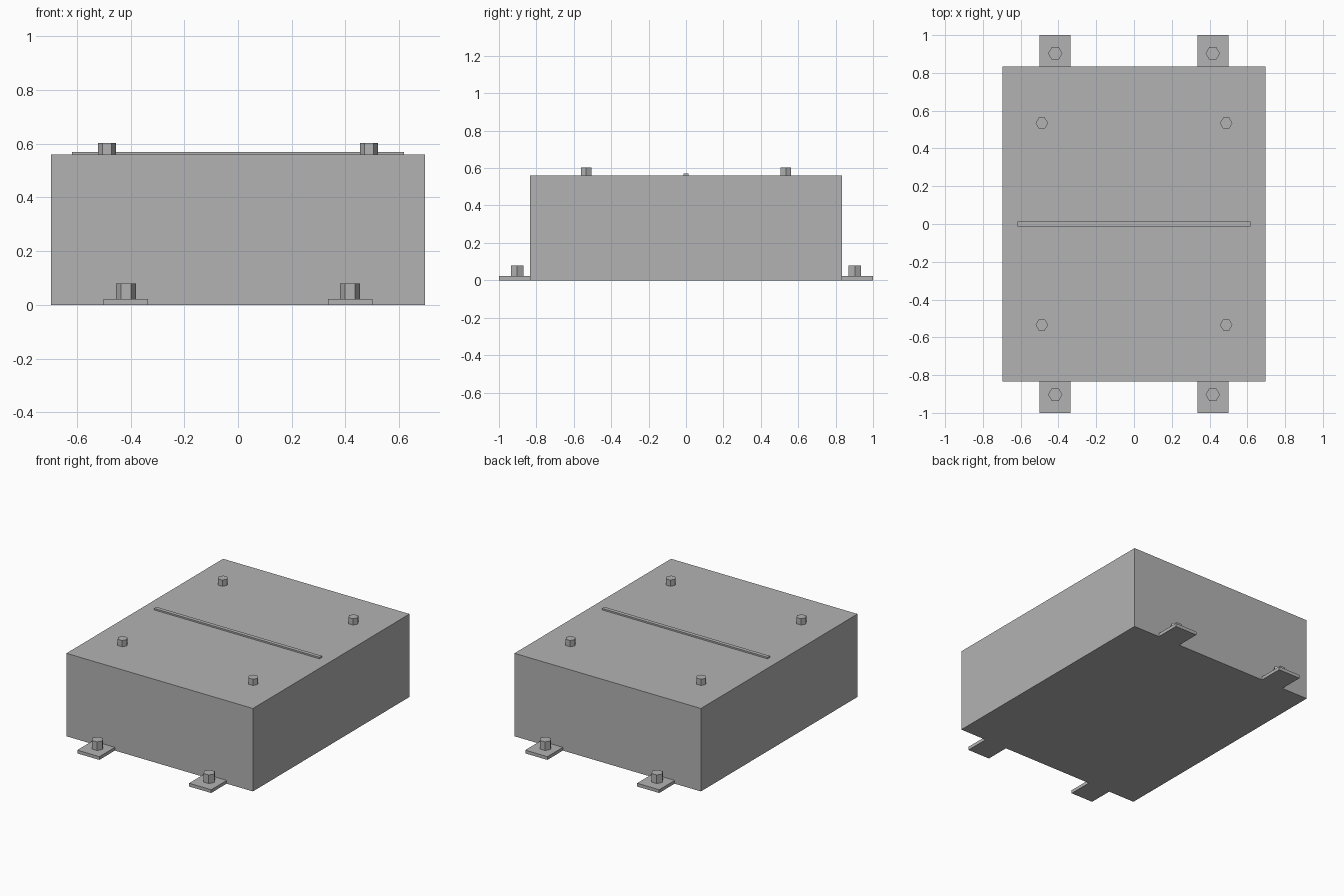
import bpy
import bmesh
import math
from mathutils import Matrix

if "Cube" in bpy.data.objects:
    bpy.data.objects.remove(bpy.data.objects["Cube"], do_unlink=True)

GREY = (0.45, 0.45, 0.45, 1)
metal = bpy.data.materials.new("plain_grey")
metal.use_nodes = True
metal.diffuse_color = GREY
metal.node_tree.nodes["Principled BSDF"].inputs["Base Color"].default_value = GREY


def finish(name, bm):
    mesh = bpy.data.meshes.new(name)
    bm.to_mesh(mesh)
    bm.free()
    mesh.materials.append(metal)
    obj = bpy.data.objects.new(name, mesh)
    bpy.context.collection.objects.link(obj)
    return obj


def box(name, x, y, z):
    """Box from (low, high) ranges on each axis."""
    bm = bmesh.new()
    size = [b - a for a, b in (x, y, z)]
    centre = [(a + b) / 2 for a, b in (x, y, z)]
    bmesh.ops.create_cube(bm, size=1, matrix=Matrix.Translation(centre) @ Matrix.Diagonal((*size, 1)))
    return finish(name, bm)


def hex_bolt(name, x, y, radius, bottom, top):
    """Six-sided bolt head with corners pointing along x."""
    bm = bmesh.new()
    ring = [bm.verts.new((x + radius * math.cos(i * math.pi / 3),
                          y + radius * math.sin(i * math.pi / 3), bottom)) for i in range(6)]
    base = bm.faces.new(ring)
    new = bmesh.ops.extrude_face_region(bm, geom=[base], use_keep_orig=True)["geom"]
    verts = [g for g in new if isinstance(g, bmesh.types.BMVert)]
    bmesh.ops.translate(bm, verts=verts, vec=(0, 0, top - bottom))
    bmesh.ops.recalc_face_normals(bm, faces=bm.faces)
    return finish(name, bm)


# Main housing and the thin raised bar across its lid
W, D, H = 0.696, 0.835, 0.56
box("housing", (-W, W), (-D, D), (0, H))
box("lid_bar", (-0.618, 0.618), (-0.013, 0.013), (H, 0.57))

# Mounting tabs and bolts, one of each per corner
TAB = 0.022
for side, sx in (("left", 1), ("right", -1)):
    for end, sy in (("front", -1), ("back", 1)):
        tag = f"{end}_{side}"
        box("mounting_tab_" + tag, sorted((sx * 0.335, sx * 0.5)), sorted((sy * D, sy)), (0, TAB))
        hex_bolt("tab_bolt_" + tag, sx * 0.417, sy * 0.903, 0.038, TAB, 0.08)
        hex_bolt("lid_bolt_" + tag, sx * 0.488, sy * 0.534, 0.033, H, 0.602)
